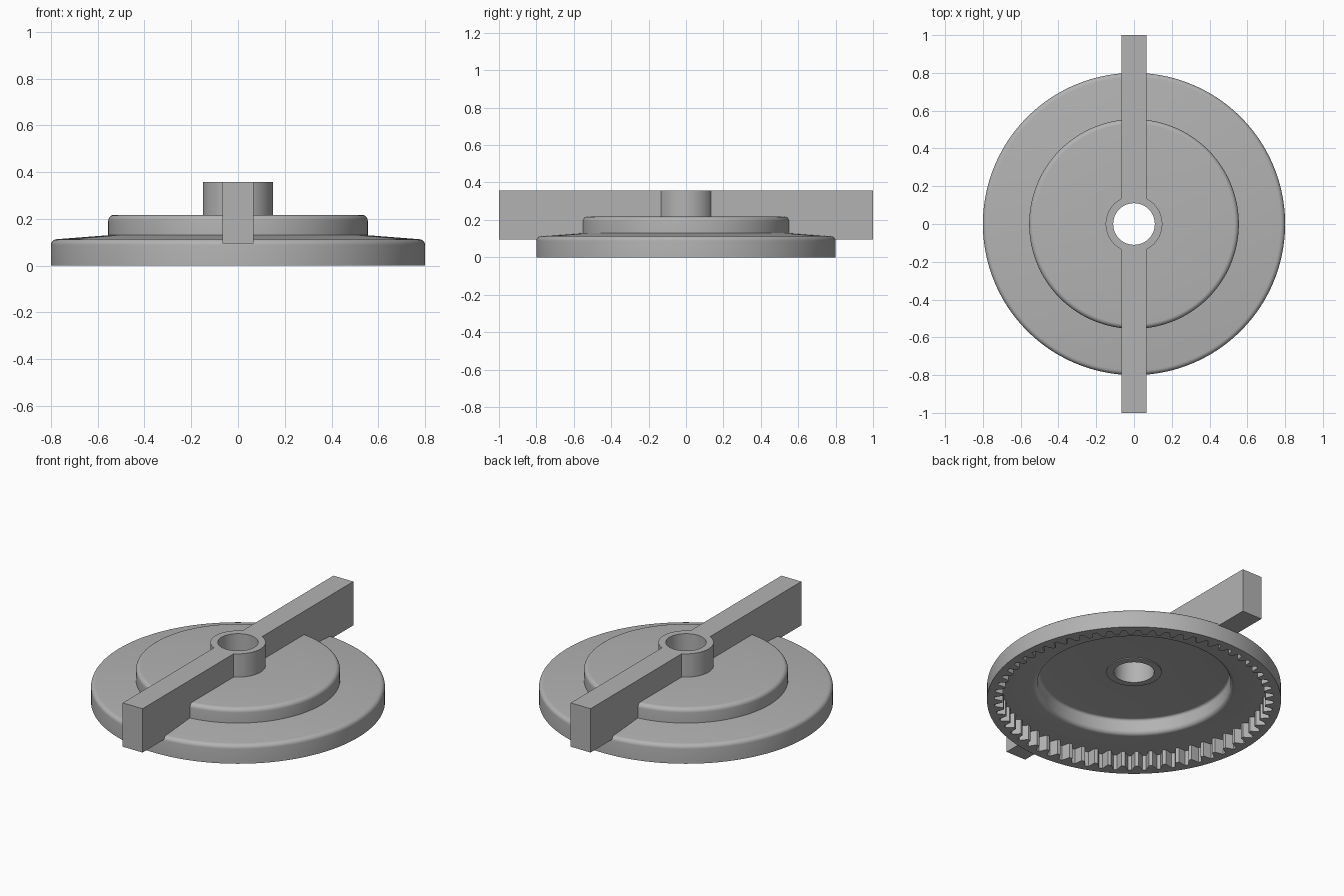
import bpy, bmesh
from math import sin, cos, pi

if "Cube" in bpy.data.objects:
    bpy.data.objects.remove(bpy.data.objects["Cube"])

gray = bpy.data.materials.new("plain gray")
gray.use_nodes = True
gray.diffuse_color = (0.45, 0.45, 0.45, 1)
gray.node_tree.nodes["Principled BSDF"].inputs["Base Color"].default_value = gray.diffuse_color

TEETH = 60
TIP, ROOT = 0.715, 0.76
HOLE = 0.11


def finish(name, bm, smooth=True):
    bmesh.ops.recalc_face_normals(bm, faces=bm.faces)
    mesh = bpy.data.meshes.new(name)
    bm.to_mesh(mesh)
    bm.free()
    mesh.materials.append(gray)
    obj = bpy.data.objects.new(name, mesh)
    bpy.context.collection.objects.link(obj)
    if smooth:
        bpy.ops.object.select_all(action='DESELECT')
        obj.select_set(True)
        bpy.context.view_layer.objects.active = obj
        bpy.ops.object.shade_smooth_by_angle(angle=pi / 6)
    return obj


def lathe(name, profile, segments):
    """Spin a closed (radius, z) profile; radius 'teeth' follows the gear outline."""
    bm = bmesh.new()
    gear = (TIP, TIP, ROOT, ROOT)
    rings = []
    for r, z in profile:
        ring = []
        for i in range(segments):
            a = 2 * pi * i / segments
            radius = gear[i % 4] if r == 'teeth' else r
            ring.append(bm.verts.new((radius * cos(a), radius * sin(a), z)))
        rings.append(ring)
    for k, low in enumerate(rings):
        high = rings[(k + 1) % len(rings)]
        for i in range(segments):
            j = (i + 1) % segments
            bm.faces.new((low[i], low[j], high[j], high[i]))
    return finish(name, bm)


def arc(r, z, size, start, end, steps=6):
    """Points of a fillet around centre (r, z), angles in quarter turns."""
    angles = [(start + (end - start) * i / steps) * pi / 2 for i in range(steps + 1)]
    return [(r + size * cos(a), z + size * sin(a)) for a in angles]


# Stepped hollow cover with internal gear teeth in its rim
cover = [(0.8, 0)]
cover += arc(0.775, 0.088, 0.025, 0, 1)
cover += [(0.555, 0.13)]
cover += arc(0.53, 0.192, 0.025, 0, 1)
cover += [(0.13, 0.217), (0.13, 0.182)]
cover += arc(0.51, 0.167, 0.015, 1, 0)
cover += arc(0.55, 0.115, 0.025, 2, 3)
cover += [(0.7, 0.09), ('teeth', 0.09), ('teeth', 0)]
lathe("gear_cover", cover, TEETH * 4)

# Central hub with a through hole
lathe("hub", [(HOLE, 0.176), (0.15, 0.176), (0.15, 0.357), (HOLE, 0.357)], 96)

# Two handle arms, notched below to clear the hollow of the cover
arm = [(0.13, 0.2), (0.535, 0.2), (0.535, 0.11), (0.6, 0.094),
       (1, 0.094), (1, 0.357), (0.13, 0.357)]
for name, side in (("front_arm", -1), ("back_arm", 1)):
    bm = bmesh.new()
    face = bm.faces.new([bm.verts.new((-0.066, side * y, z)) for y, z in arm])
    out = bmesh.ops.extrude_face_region(bm, geom=[face], use_keep_orig=True)
    moved = [v for v in out["geom"] if isinstance(v, bmesh.types.BMVert)]
    bmesh.ops.translate(bm, verts=moved, vec=(0.132, 0, 0))
    finish(name, bm, smooth=False)
